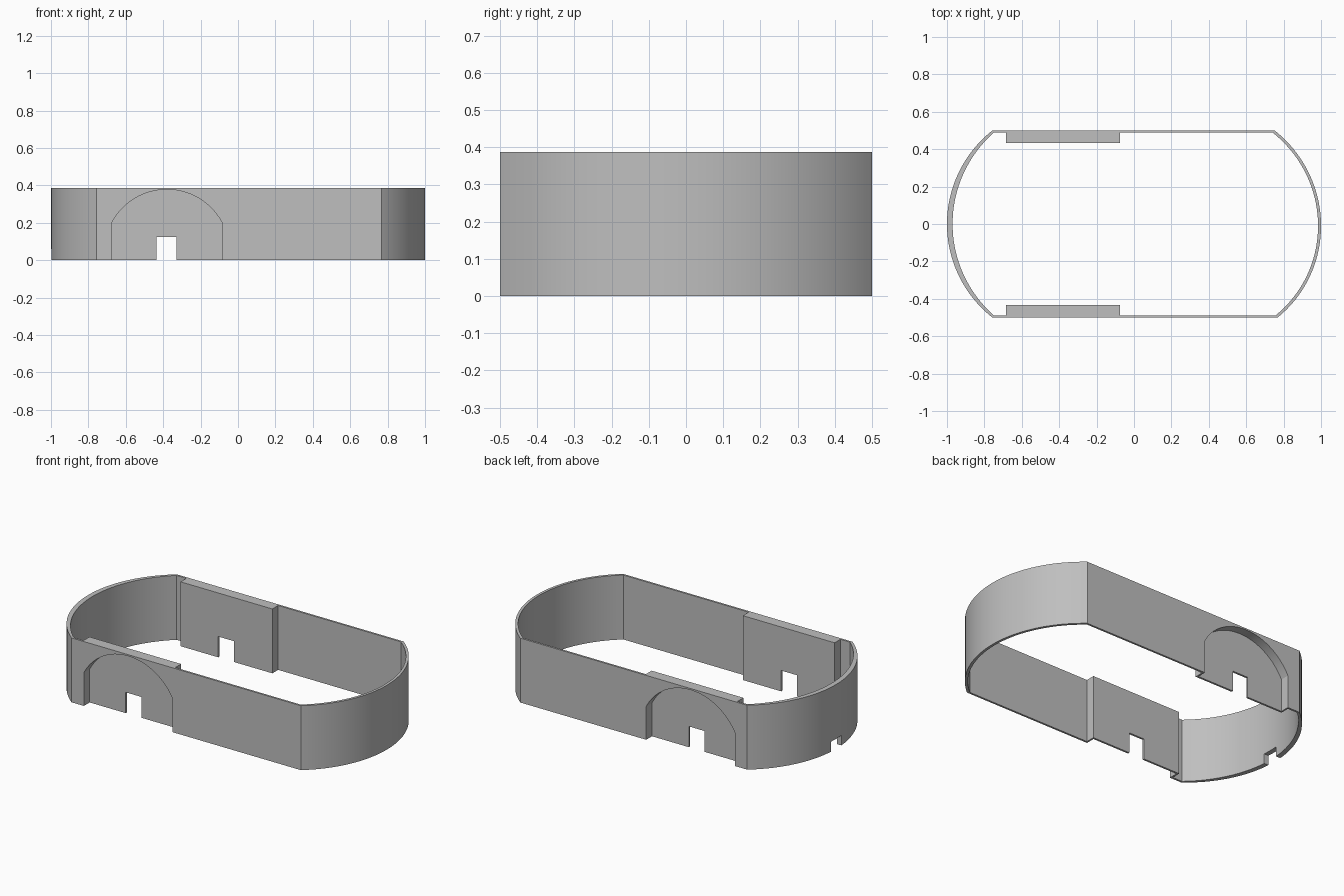
import bpy
import bmesh
import math

if "Cube" in bpy.data.objects:
    bpy.data.objects.remove(bpy.data.objects["Cube"], do_unlink=True)

HEIGHT = 0.387
HALF = 0.5
WALL = 0.012

grey = bpy.data.materials.new("plain grey")
grey.use_nodes = True
colour = (0.52, 0.52, 0.52, 1)
grey.diffuse_color = colour
grey.node_tree.nodes["Principled BSDF"].inputs["Base Color"].default_value = colour


def finish(name, bm):
    bmesh.ops.recalc_face_normals(bm, faces=bm.faces)
    mesh = bpy.data.meshes.new(name)
    bm.to_mesh(mesh)
    bm.free()
    mesh.materials.append(grey)
    obj = bpy.data.objects.new(name, mesh)
    bpy.context.collection.objects.link(obj)
    return obj


def prism(name, outline, y0, y1):
    """Extrude an x-z outline from y0 to y1."""
    bm = bmesh.new()
    face = bm.faces.new([bm.verts.new((x, y0, z)) for x, z in outline])
    new = bmesh.ops.extrude_face_region(bm, geom=[face])["geom"]
    verts = [v for v in new if isinstance(v, bmesh.types.BMVert)]
    bmesh.ops.translate(bm, verts=verts, vec=(0, y1 - y0, 0))
    return finish(name, bm)


def rect(x0, x1, z0, z1):
    return [(x0, z0), (x1, z0), (x1, z1), (x0, z1)]


def arc(half, sagitta, steps):
    """Points (along, bulge) of a circular arc over a chord of 2 * half."""
    radius = (half * half + sagitta * sagitta) / (2 * sagitta)
    sweep = math.asin(half / radius)
    for i in range(steps + 1):
        a = sweep * (2 * i / steps - 1)
        yield radius * math.sin(a), radius * (math.cos(a) - 1) + sagitta


def loop(half, right, right_tip, left, left_tip):
    """Plan outline: bowed right end, then bowed left end."""
    pts = [(right + b - 0.016 * y, y) for y, b in arc(half, right_tip - right, 48)]
    pts += [(-left - b, -y) for y, b in arc(half, left_tip - left, 48)]
    return pts


def boolean(obj, other, operation):
    mod = obj.modifiers.new(operation.lower(), "BOOLEAN")
    mod.operation = operation
    mod.solver = "EXACT"
    mod.object = other
    bpy.context.view_layer.objects.active = obj
    bpy.ops.object.modifier_apply(modifier=mod.name)
    bpy.data.objects.remove(other, do_unlink=True)


# Thin ring wall, thicker at the left tip of the plan
outer = loop(HALF, 0.76, 1.0, 0.757, 1.0)
inner = loop(HALF - WALL, 0.75, 0.984, 0.75, 0.97)
bm = bmesh.new()
rings = [[bm.verts.new((x, y, z)) for x, y in pts]
         for pts, z in ((outer, 0), (outer, HEIGHT), (inner, HEIGHT), (inner, 0))]
count = len(outer)
for k in range(4):
    a, b = rings[k], rings[(k + 1) % 4]
    for i in range(count):
        j = (i + 1) % count
        bm.faces.new((a[i], a[j], b[j], b[i]))
shell = finish("ring_wall", bm)

# Inward housings with arched recesses open to the outside
arch = [(-0.085, -0.1)]
arch += [(-0.38 - x, 0.2 + b) for x, b in arc(0.295, 0.178, 40)]
arch += [(-0.675, -0.1)]
for side in (-1, 1):
    housing = prism("housing", rect(-0.685, -0.075, 0, HEIGHT), side * 0.433, side * 0.494)
    boolean(shell, housing, "UNION")
for side in (-1, 1):
    recess = prism("arch_recess", arch, side * 0.445, side * 0.6)
    boolean(shell, recess, "DIFFERENCE")

# Slots through both housings, and a small notch in the end wall
boolean(shell, prism("slot", rect(-0.435, -0.33, -0.1, 0.125), -0.7, 0.7), "DIFFERENCE")
boolean(shell, prism("notch", rect(-1.1, -0.9, -0.1, 0.06), -0.05, 0.05), "DIFFERENCE")

bpy.ops.object.select_all(action="DESELECT")
shell.select_set(True)
bpy.context.view_layer.objects.active = shell
bpy.ops.object.shade_smooth_by_angle(angle=math.radians(20))
